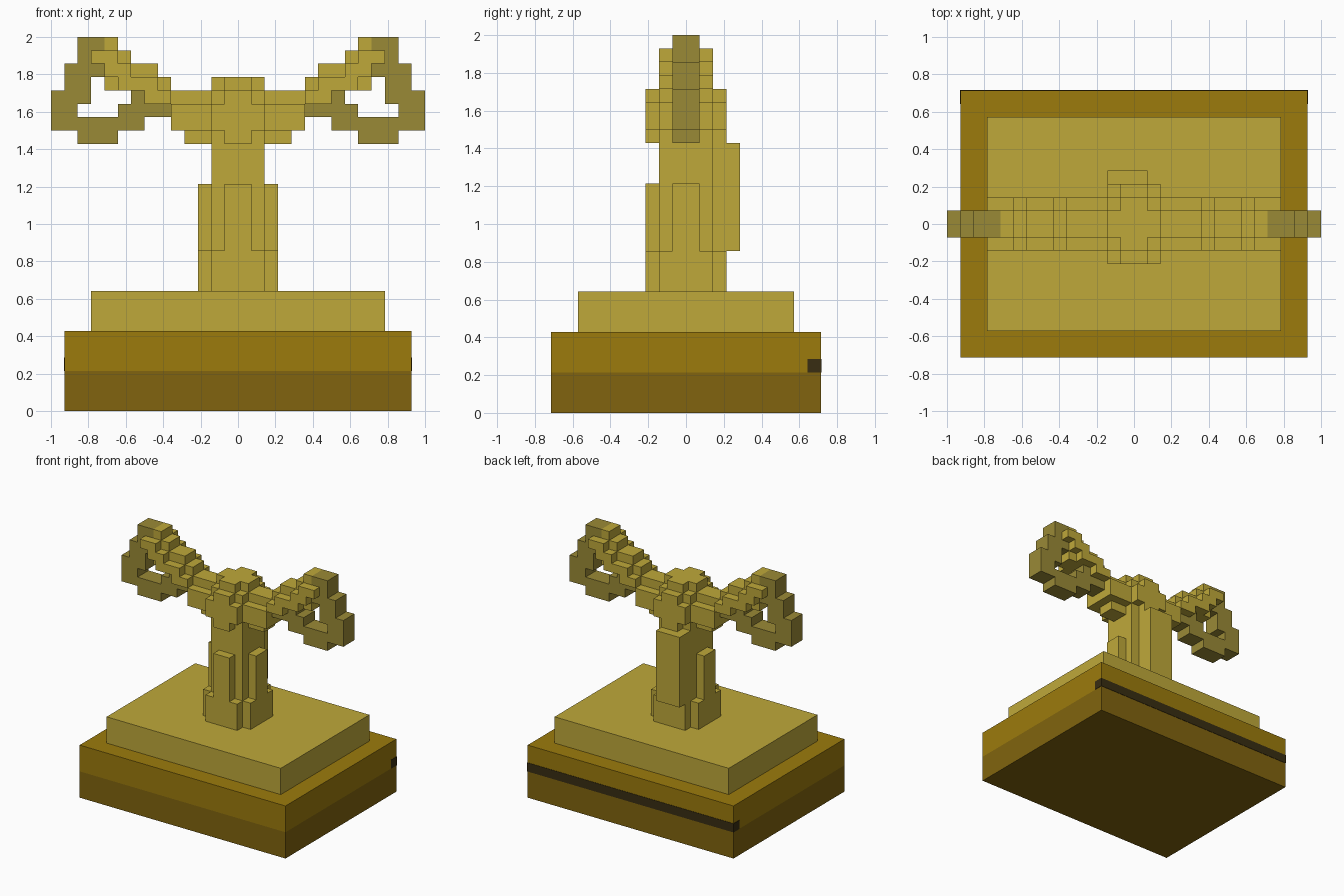
import bpy, bmesh
from mathutils import Vector

cube = bpy.data.objects.get("Cube")
if cube:
    bpy.data.objects.remove(cube, do_unlink=True)

U = 2 / 28  # size of one block


def material(name, rgb):
    lin = [(c / 255 / 12.92) if c <= 10 else ((c / 255 + 0.055) / 1.055) ** 2.4 for c in rgb]
    m = bpy.data.materials.new(name)
    m.use_nodes = True
    m.diffuse_color = (*lin, 1)
    m.node_tree.nodes["Principled BSDF"].inputs["Base Color"].default_value = (*lin, 1)
    return m


gold = material("gold", (191, 169, 58))
dull_gold = material("dull gold", (154, 138, 54))
bronze = material("bronze", (156, 123, 12))
dark_bronze = material("dark bronze", (129, 100, 14))
near_black = material("near black", (56, 45, 18))


def finish(name, bm, mat):
    mesh = bpy.data.meshes.new(name)
    bm.to_mesh(mesh)
    bm.free()
    mesh.materials.append(mat)
    obj = bpy.data.objects.new(name, mesh)
    bpy.context.collection.objects.link(obj)
    return obj


def slab(name, lo, hi, mat):
    """One plain box, corners given in block units."""
    lo, hi = Vector(lo) * U, Vector(hi) * U
    bm = bmesh.new()
    bmesh.ops.create_cube(bm, size=1)
    for v in bm.verts:
        v.co = [(lo[i] + hi[i]) / 2 + v.co[i] * (hi[i] - lo[i]) for i in range(3)]
    return finish(name, bm, mat)


def blocks(name, boxes, mat, side=1):
    """Outer skin of merged boxes (x0, x1, y0, y1, z0, z1); side -1 mirrors in x."""
    cells = set()
    for x0, x1, y0, y1, z0, z1 in boxes:
        if side < 0:
            x0, x1 = -x1, -x0
        cells |= {(x, y, z) for x in range(x0, x1) for y in range(y0, y1) for z in range(z0, z1)}
    bm = bmesh.new()
    for c in cells:
        for axis in range(3):
            for s in (0, 1):
                n = list(c)
                n[axis] += 1 if s else -1
                if tuple(n) in cells:
                    continue
                a, b = (axis + 1) % 3, (axis + 2) % 3
                quad = []
                for da, db in ((0, 0), (1, 0), (1, 1), (0, 1)):
                    p = list(c)
                    p[axis] += s
                    p[a] += da
                    p[b] += db
                    quad.append(bm.verts.new(Vector(p) * U))
                bm.faces.new(quad if s else quad[::-1])
    bmesh.ops.remove_doubles(bm, verts=bm.verts[:], dist=U * 0.01)
    return finish(name, bm, mat)


# Stepped plinth with a dark strip round the back edge
slab("plinth_bottom", (-13, -10, 0), (13, 10, 3), dark_bronze)
slab("plinth_middle", (-13, -10, 3), (13, 10, 6), bronze)
slab("plinth_top", (-11, -8, 6), (11, 8, 9), gold)
slab("back_strip", (-13.04, 9, 3), (13.04, 10.04, 4), near_black)

# Column with cross-shaped foot, ribs, and a taller off-centre rib at the back
blocks("column", [
    (-2, 2, -2, 2, 9, 20),
    (-3, 3, -2, 2, 9, 12), (-2, 2, -3, 3, 9, 12),
    (-3, 3, -1, 1, 12, 17), (-1, 1, -3, 0, 12, 17),
    (-2, 1, 0, 4, 12, 20),
], gold)

# Rounded hub on top of the column
blocks("hub", [
    (-2, 2, -2, 2, 20, 24),
    (-2, 2, -3, 3, 21, 23), (-1, 1, -3, 3, 20, 24),
    (-2, 2, -1, 1, 24, 25), (-1, 1, -2, 2, 24, 25),
], gold)

# Rising arm: tall core (x0, x1, z0, z1) with lower, wider flanks
core = [(2, 4, 20, 24), (4, 5, 21, 24), (5, 6, 23, 25), (6, 7, 23, 26),
        (7, 8, 24, 26), (8, 9, 24, 27), (9, 10, 24, 28)]
flanks = [(2, 5, 21, 23), (5, 7, 23, 24), (6, 9, 24, 25), (8, 10, 25, 26), (9, 11, 26, 27)]
# Open loop hanging from the arm's tip
loop = [(10, 12, 26, 28), (10, 13, 25, 26), (11, 13, 24, 26), (11, 14, 23, 24),
        (12, 14, 21, 23), (9, 12, 20, 22), (7, 9, 21, 23), (7, 8, 23, 24), (5, 7, 22, 23)]

for label, side in (("left", 1), ("right", -1)):
    blocks(label + "_arm",
           [(a, b, -1, 1, c, d) for a, b, c, d in core] +
           [(a, b, -2, 2, c, d) for a, b, c, d in flanks], gold, side)
    blocks(label + "_loop", [(a, b, -1, 1, c, d) for a, b, c, d in loop], dull_gold, side)
